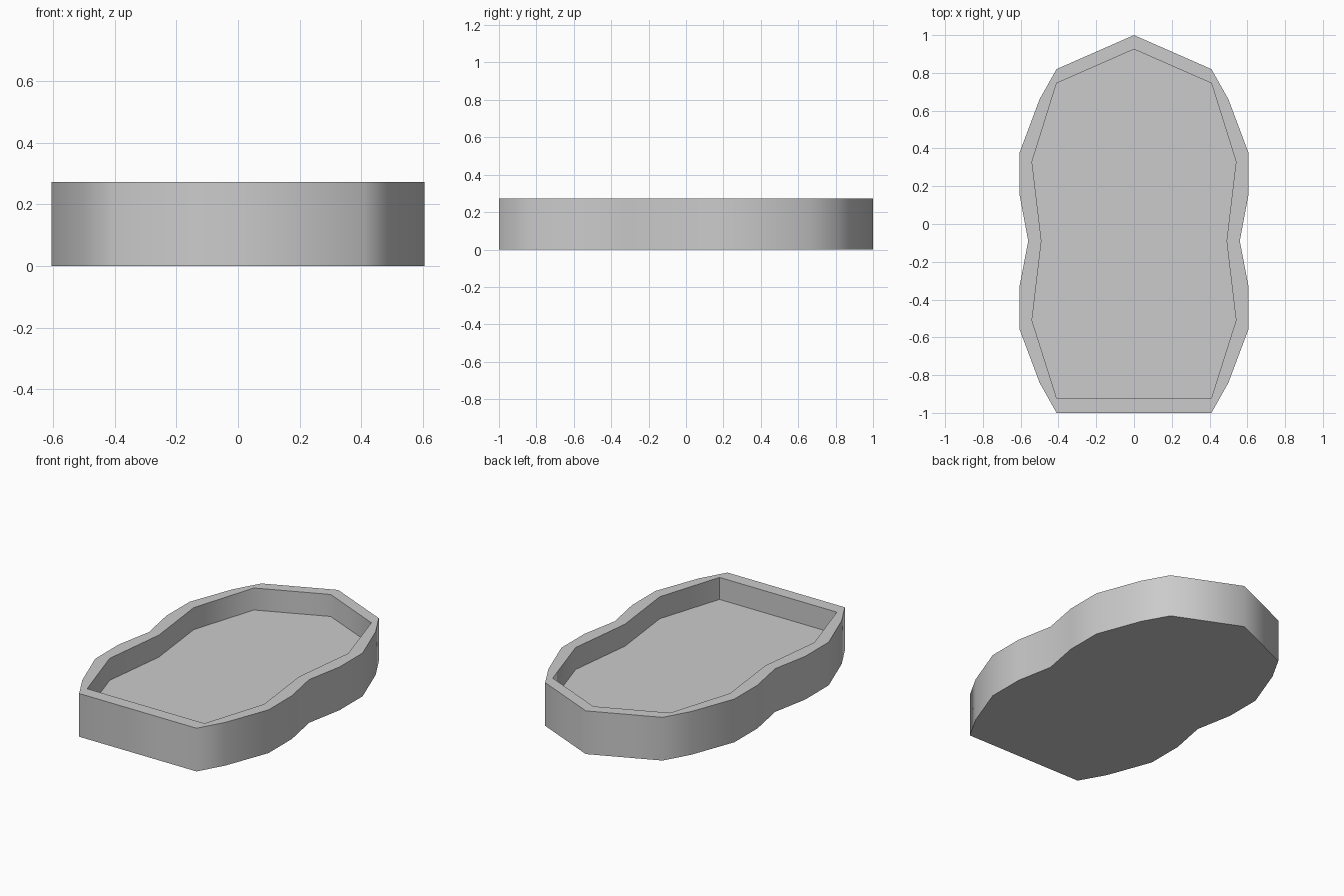
import bpy, bmesh, math

if "Cube" in bpy.data.objects:
    bpy.data.objects.remove(bpy.data.objects["Cube"])

HEIGHT = 0.273
FLOOR = 0.134

# Right-hand halves of the outlines, back to front
OUTER = [(0, 1), (0.41, 0.82), (0.50, 0.66), (0.605, 0.38), (0.605, 0.15),
         (0.56, -0.09), (0.605, -0.325), (0.605, -0.56), (0.50, -0.84), (0.41, -1)]
INNER = [(0, 0.925), (0.41, 0.745), (0.54, 0.33), (0.49, -0.09),
         (0.54, -0.51), (0.41, -0.92)]


def mirrored(half):
    return half + [(-x, y) for x, y in reversed(half) if x > 0]


def wall(bm, outline, bottom, top):
    """Vertical wall closed at the bottom; returns its top edges."""
    low = [bm.verts.new((x, y, bottom)) for x, y in outline]
    high = [bm.verts.new((x, y, top)) for x, y in outline]
    bm.faces.new(low)
    n = len(outline)
    for i in range(n):
        j = (i + 1) % n
        bm.faces.new((low[i], low[j], high[j], high[i]))
    return [bm.edges.get((high[i], high[(i + 1) % n])) for i in range(n)]


# Tray: outer shell, recessed basin and flat rim
bm = bmesh.new()
rim = wall(bm, mirrored(OUTER), 0, HEIGHT)
rim += wall(bm, mirrored(INNER), FLOOR, HEIGHT)
bmesh.ops.triangle_fill(bm, edges=rim, use_beauty=True, normal=(0, 0, 1))
bmesh.ops.recalc_face_normals(bm, faces=bm.faces[:])

mesh = bpy.data.meshes.new("tray")
bm.to_mesh(mesh)
bm.free()
tray = bpy.data.objects.new("tray", mesh)
bpy.context.collection.objects.link(tray)

# Soft vertical corners, crisp rim and base
bpy.context.view_layer.objects.active = tray
tray.select_set(True)
bpy.ops.object.shade_smooth_by_angle(angle=math.radians(65))
